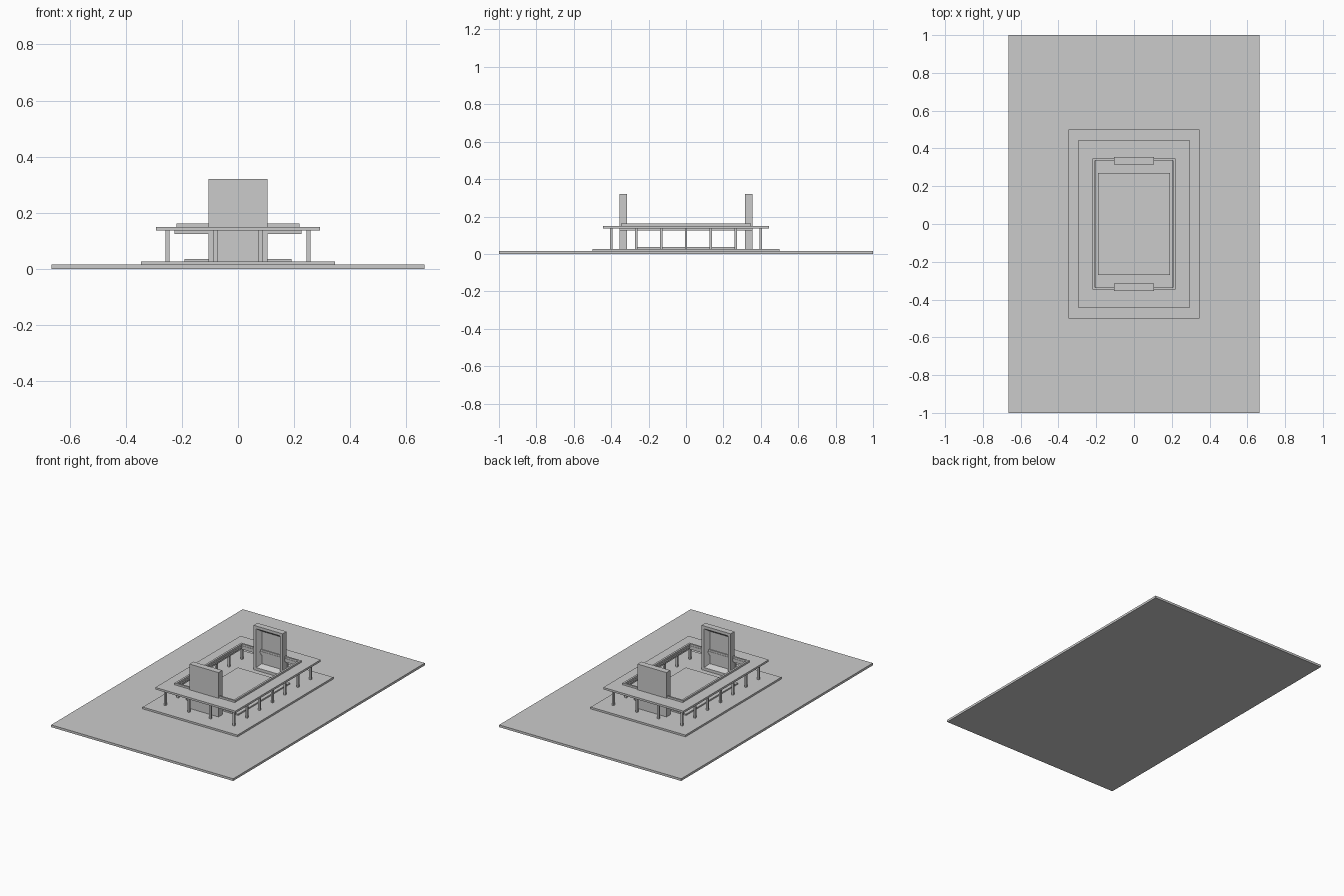
import bpy, bmesh
from mathutils import Vector

if "Cube" in bpy.data.objects:
    bpy.data.objects.remove(bpy.data.objects["Cube"])


def finish(name, bm):
    bmesh.ops.recalc_face_normals(bm, faces=bm.faces)
    me = bpy.data.meshes.new(name)
    bm.to_mesh(me)
    bm.free()
    ob = bpy.data.objects.new(name, me)
    bpy.context.collection.objects.link(ob)
    return ob


def add_box(bm, x0, x1, y0, y1, z0, z1):
    vs = bmesh.ops.create_cube(bm, size=1)["verts"]
    c = Vector((x0 + x1, y0 + y1, z0 + z1)) / 2
    for v in vs:
        v.co = Vector((v.co.x * (x1 - x0), v.co.y * (y1 - y0), v.co.z * (z1 - z0))) + c


def slab(name, hx, hy, z0, z1):
    bm = bmesh.new()
    add_box(bm, -hx, hx, -hy, hy, z0, z1)
    return finish(name, bm)


def ring(name, hx, hy, ix, iy, z0, z1):
    """Rectangular frame with a rectangular opening."""
    bm = bmesh.new()
    loops = []
    for a, b, z in ((hx, hy, z0), (hx, hy, z1), (ix, iy, z1), (ix, iy, z0)):
        loops.append([bm.verts.new((sx * a, sy * b, z))
                      for sx, sy in ((-1, -1), (1, -1), (1, 1), (-1, 1))])
    for i in range(4):
        p, q = loops[i], loops[(i + 1) % 4]
        for j in range(4):
            k = (j + 1) % 4
            bm.faces.new((p[j], p[k], q[k], q[j]))
    return finish(name, bm)


def portal_wall(name, side):
    """Tall slab whose inward face has a splayed recess."""
    bm = bmesh.new()
    add_box(bm, -0.106, 0.106, 0.315, 0.355, 0.027, 0.32)
    bm.normal_update()
    inner = min(bm.faces, key=lambda f: f.calc_center_median().y)
    bmesh.ops.inset_region(bm, faces=[inner], thickness=0.026)
    bmesh.ops.inset_region(bm, faces=[inner], thickness=0.03)
    for v in inner.verts:
        v.co.y += 0.028
    for v in bm.verts:
        v.co.y *= side
    return finish(name, bm)


# stepped base
slab("ground_plate", 0.665, 1.0, 0, 0.015)
slab("plinth", 0.346, 0.5, 0.015, 0.027)
slab("inner_floor", 0.19, 0.27, 0.027, 0.036)

# open roof: lower beam, canopy, upper rim
ring("lower_beam", 0.226, 0.355, 0.21, 0.339, 0.125, 0.137)
ring("canopy", 0.293, 0.445, 0.205, 0.335, 0.137, 0.15)
ring("upper_rim", 0.22, 0.348, 0.207, 0.337, 0.15, 0.162)

# columns around the perimeter
spots = {(sx * 0.251, -0.399 + i * 0.133) for sx in (-1, 1) for i in range(7)}
spots |= {(x, sy * 0.399) for sy in (-1, 1) for x in (-0.08, 0.08)}
for n, (x, y) in enumerate(sorted(spots)):
    bm = bmesh.new()
    r = 0.0065
    add_box(bm, x - r, x + r, y - r, y + r, 0.027, 0.137)
    finish(f"column_{n + 1}", bm)

# end walls
portal_wall("front_wall", -1)
portal_wall("back_wall", 1)
